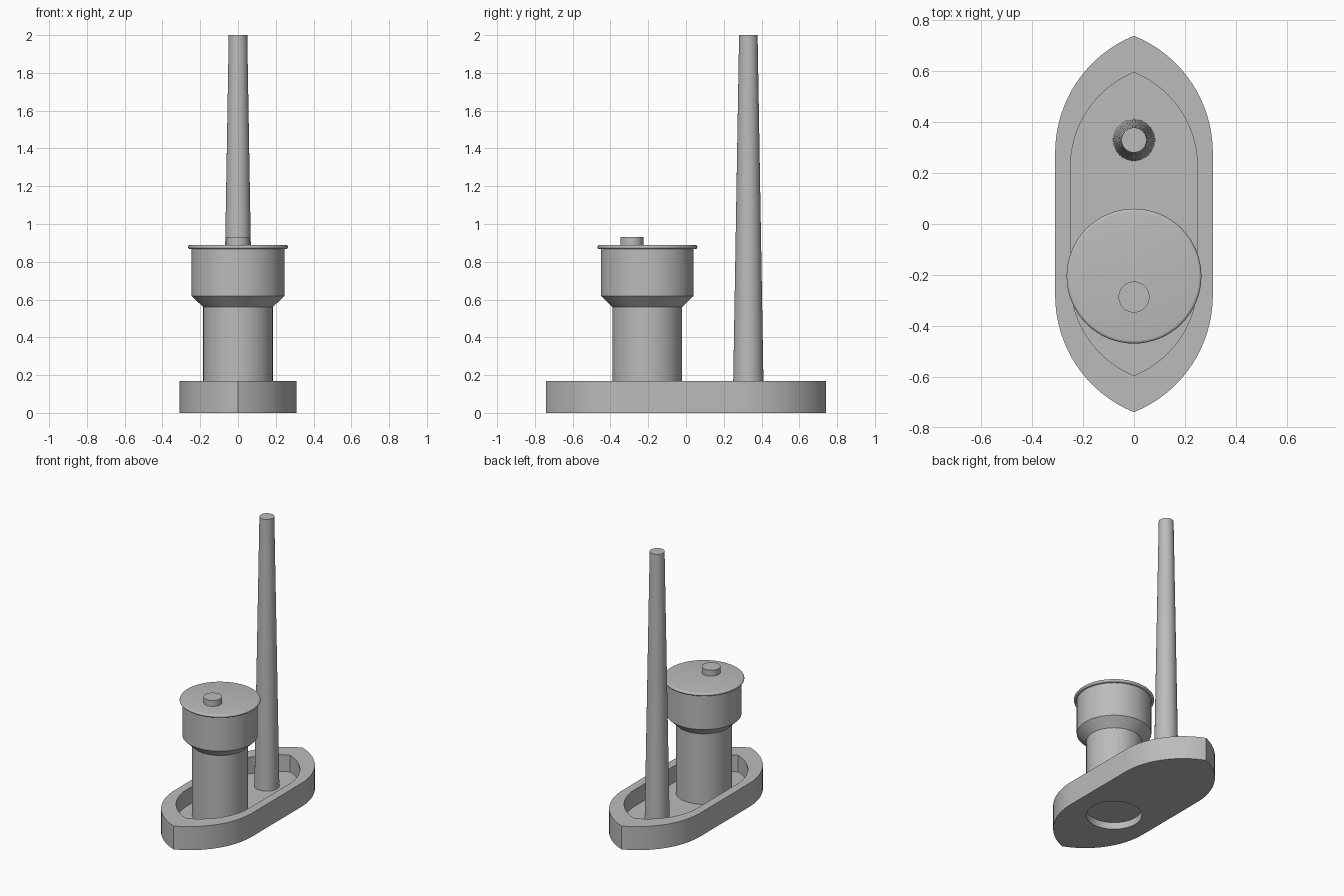
import bpy, bmesh, math

cube = bpy.data.objects.get("Cube")
if cube:
    bpy.data.objects.remove(cube, do_unlink=True)

grey = bpy.data.materials.new("plain_grey")
grey.use_nodes = True
colour = (0.5, 0.5, 0.5, 1)
grey.diffuse_color = colour
grey.node_tree.nodes["Principled BSDF"].inputs["Base Color"].default_value = colour

FLOOR, RIM = 0.05, 0.17
TOWER_Y, MAST_Y = -0.205, 0.33


def make_object(name, bm):
    bmesh.ops.recalc_face_normals(bm, faces=bm.faces[:])
    mesh = bpy.data.meshes.new(name)
    bm.to_mesh(mesh)
    bm.free()
    mesh.materials.append(grey)
    obj = bpy.data.objects.new(name, mesh)
    bpy.context.collection.objects.link(obj)
    return obj


def smooth(obj):
    bpy.ops.object.select_all(action='DESELECT')
    obj.select_set(True)
    bpy.context.view_layer.objects.active = obj
    bpy.ops.object.shade_smooth_by_angle(angle=math.radians(30))


def loft(name, rings):
    """Skin a stack of equal point rings and cap both ends."""
    bm = bmesh.new()
    loops = [[bm.verts.new(p) for p in ring] for ring in rings]
    for a, b in zip(loops, loops[1:]):
        for i in range(len(a)):
            j = (i + 1) % len(a)
            bm.faces.new((a[i], a[j], b[j], b[i]))
    bm.faces.new(loops[0][::-1])
    bm.faces.new(loops[-1])
    return make_object(name, bm)


def turned(name, y, profile, segments=64):
    """Round part from (radius, height) pairs."""
    angles = [math.tau * i / segments for i in range(segments)]
    return loft(name, [[(r * math.cos(a), y + r * math.sin(a), z) for a in angles]
                       for r, z in profile])


def hull_outline(scale, z, steps=16):
    """Straight sides closed by two arcs meeting in a point at each end."""
    half, straight, tip = 0.31, 0.28, 0.74
    rise = tip - straight
    radius = (half ** 2 + rise ** 2) / (2 * half)
    sweep = math.asin(rise / radius)
    quarter = [(half - radius + radius * math.cos(sweep * i / steps),
                straight + radius * math.sin(sweep * i / steps))
               for i in range(steps)] + [(0, tip)]
    upper = quarter + [(-x, y) for x, y in quarter[-2::-1]]
    points = upper + [(-x, -y) for x, y in upper]
    return [(x * scale, y * scale, z) for x, y in points]


# Hull tray: outer wall, flat rim, inner wall, floor
hull = loft("hull", [hull_outline(1, 0), hull_outline(1, RIM),
                     hull_outline(0.805, RIM), hull_outline(0.805, FLOOR)])

# Round opening through the floor below the tower
cutter = turned("floor_hole_cutter", TOWER_Y, [(0.184, -0.1), (0.184, FLOOR + 0.05)])
cutter.hide_render = True
cut = hull.modifiers.new("floor_hole", 'BOOLEAN')
cut.operation, cut.solver, cut.object = 'DIFFERENCE', 'EXACT', cutter
bpy.context.view_layer.objects.active = hull
bpy.ops.object.modifier_apply(modifier=cut.name)
bpy.data.objects.remove(cutter, do_unlink=True)

# Tower with flared upper drum
tower = turned("tower", TOWER_Y, [(0.184, FLOOR), (0.184, 0.56), (0.246, 0.62),
                                  (0.246, 0.868)])

# Lid with rounded lip
lip = [(0.253 + 0.012 * math.cos(a), 0.878 + 0.011 * math.sin(a))
       for a in (math.pi * (i / 8 - 0.5) for i in range(9))]
lid = turned("tower_lid", TOWER_Y, lip)

# Small hatch and tall tapered mast
hatch = turned("hatch", -0.287, [(0.061, 0.88), (0.061, 0.932)], 48)
mast = turned("mast", MAST_Y, [(0.082, FLOOR), (0.049, 2.0)])

for part in (hull, tower, lid, hatch, mast):
    smooth(part)
